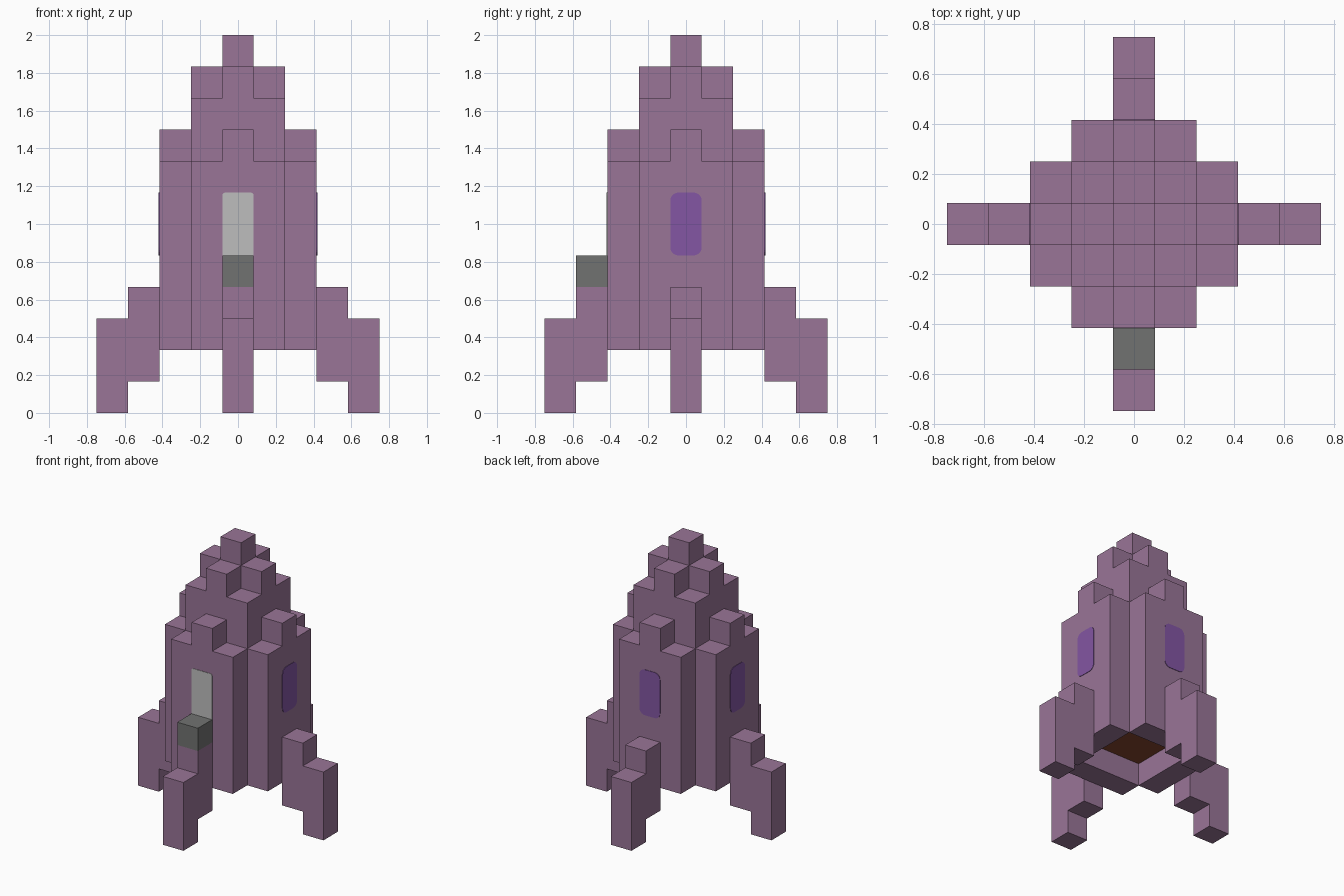
import bpy, bmesh
from math import pi, sin, cos
from mathutils import Matrix, Vector

if "Cube" in bpy.data.objects:
    bpy.data.objects.remove(bpy.data.objects["Cube"], do_unlink=True)

U = 1 / 6  # size of one block


def material(name, rgb):
    m = bpy.data.materials.new(name)
    m.use_nodes = True
    m.diffuse_color = (*rgb, 1)
    m.node_tree.nodes["Principled BSDF"].inputs["Base Color"].default_value = (*rgb, 1)
    return m


MAUVE = material("mauve", (0.32, 0.178, 0.309))
PURPLE = material("purple_glass", (0.227, 0.093, 0.366))
PALE = material("pale_grey", (0.515, 0.515, 0.515))
GREY = material("dark_grey", (0.165, 0.171, 0.165))
BROWN = material("brown", (0.235, 0.06, 0.026))


def finish(name, bm, mats):
    bmesh.ops.recalc_face_normals(bm, faces=bm.faces)
    mesh = bpy.data.meshes.new(name)
    bm.to_mesh(mesh)
    bm.free()
    for m in mats:
        mesh.materials.append(m)
    ob = bpy.data.objects.new(name, mesh)
    bpy.context.collection.objects.link(ob)
    return ob


def prism(name, points, sweep, turn, mat):
    """Sweep a flat outline (in blocks), then turn it about z."""
    bm = bmesh.new()
    face = bm.faces.new([bm.verts.new(Vector(p) * U) for p in points])
    new = bmesh.ops.extrude_face_region(bm, geom=[face], use_keep_orig=True)["geom"]
    bmesh.ops.translate(bm, vec=Vector(sweep) * U,
                        verts=[g for g in new if isinstance(g, bmesh.types.BMVert)])
    bmesh.ops.transform(bm, matrix=Matrix.Rotation(turn, 4, "Z"), verts=bm.verts)
    return finish(name, bm, [mat])


def window_outline(top_r, bottom_r):
    """Rounded outline, one block wide and two tall, on the front face."""
    pts = []
    corners = [(1, 1, top_r), (-1, 1, top_r), (-1, -1, bottom_r), (1, -1, bottom_r)]
    for quarter, (sx, sz, r) in enumerate(corners):
        for k in range(6 if r else 1):
            a = (quarter + k / 5) * pi / 2
            pts.append((sx * (0.5 - r) + r * cos(a), -2.5, 6 + sz * (1 - r) + r * sin(a)))
    return pts


# Hull: stepped block columns, with a recess underneath
TOPS = {(0, 0): 12, (0, 1): 11, (1, 1): 10, (0, 2): 9, (1, 2): 8}
cells = set()
for i in range(-2, 3):
    for j in range(-2, 3):
        key = tuple(sorted((abs(i), abs(j))))
        if key in TOPS:
            bottom = 2 if key[1] == 2 else 3
            cells |= {(i, j, k) for k in range(bottom, TOPS[key])}

bm = bmesh.new()
for cell in cells:
    centre = Vector(cell) + Vector((0, 0, 0.5))
    for axis in range(3):
        for sign in (-1, 1):
            n = Vector((0, 0, 0))
            n[axis] = sign
            if tuple(int(c + d) for c, d in zip(cell, n)) in cells:
                continue
            a = Vector((0, 0, 0))
            a[(axis + 1) % 3] = 0.5
            b = n.cross(a)
            mid = centre + n * 0.5
            f = bm.faces.new([bm.verts.new((mid + s * a + t * b) * U)
                              for s, t in ((-1, -1), (1, -1), (1, 1), (-1, 1))])
            # Recess ceiling is brown
            f.material_index = int(axis == 2 and sign < 0 and cell[2] == 3)
bmesh.ops.remove_doubles(bm, verts=bm.verts, dist=0.001)
finish("hull", bm, [MAUVE, BROWN])

# Fins and windows on the four sides
FIN = [(2.5, 1), (3.5, 1), (3.5, 0), (4.5, 0), (4.5, 3), (3.5, 3), (3.5, 4), (2.5, 4)]
for n, side in enumerate(("front", "left", "back", "right")):
    turn = n * pi / 2
    prism(side + "_fin", [(-0.5, -r, z) for r, z in FIN], (1, 0, 0), turn, MAUVE)
    front = side == "front"
    outline = window_outline(0.1, 0) if front else window_outline(0.26, 0.26)
    prism(side + "_window", outline, (0, -0.02, 0), turn, PALE if front else PURPLE)

# Doorstep block on top of the front fin
prism("doorstep", [(-0.5, -r, z) for r, z in ((2.5, 4), (3.5, 4), (3.5, 5), (2.5, 5))],
      (1, 0, 0), 0, GREY)
